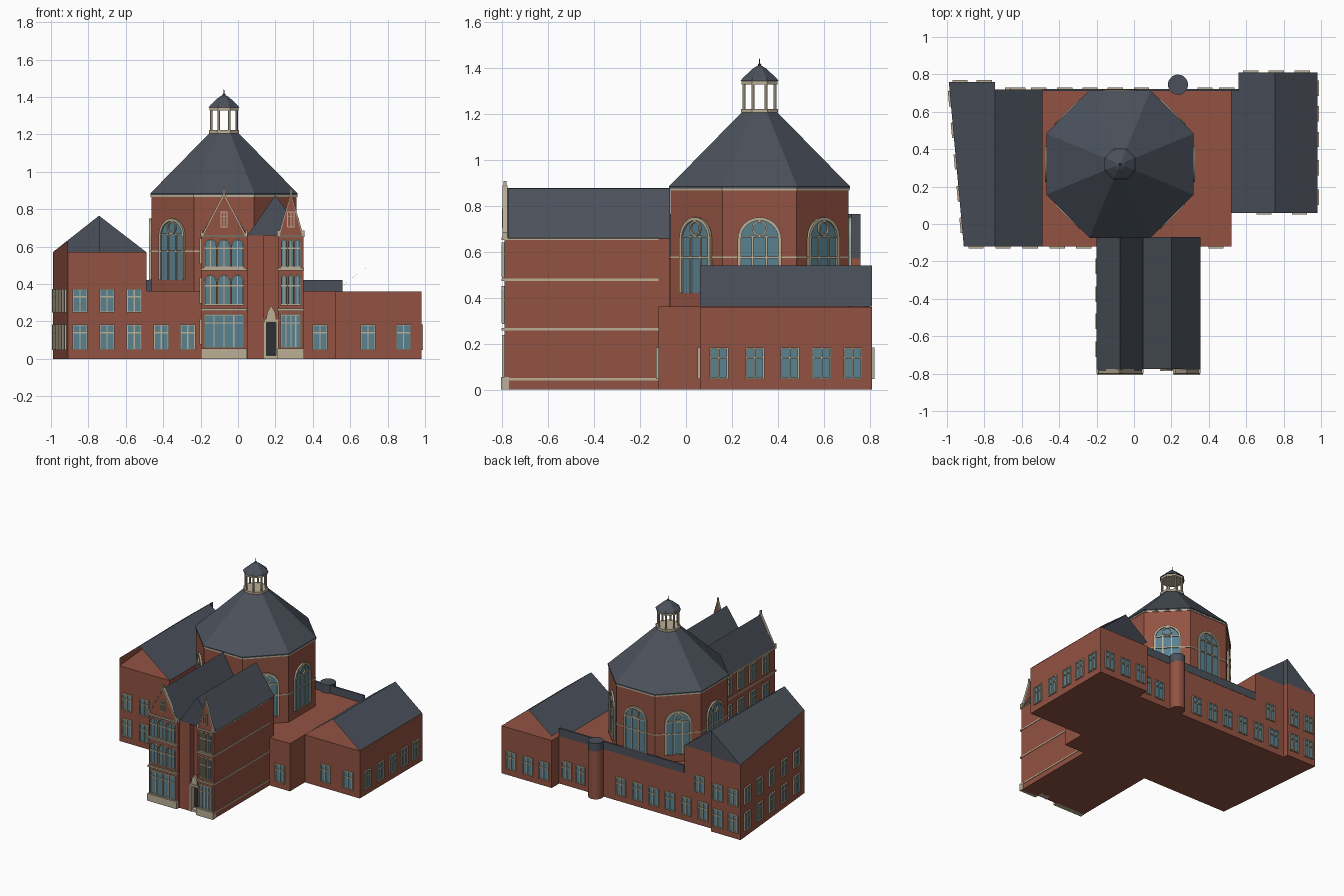
import bpy, bmesh, math
from mathutils import Vector

if "Cube" in bpy.data.objects:
    bpy.data.objects.remove(bpy.data.objects["Cube"])

COL = {"brick": (0.29, 0.085, 0.055, 1), "slate": (0.07, 0.082, 0.105, 1),
       "stone": (0.50, 0.43, 0.30, 1), "glass": (0.10, 0.22, 0.28, 1),
       "dark": (0.025, 0.03, 0.035, 1)}
MATS = {}
for k, c in COL.items():
    MATS[k] = bpy.data.materials.new(k)
    MATS[k].diffuse_color = c
parts = {}


def part(name, mat):
    return parts.setdefault(name, (bmesh.new(), mat))[0]


def loft(name, mat, rings):
    """Closed solid through a list of equal-length point rings."""
    bm = part(name, mat)
    vs = [[bm.verts.new(p) for p in r] for r in rings]
    n = len(vs[0])
    fs = [bm.faces.new(vs[0][::-1]), bm.faces.new(vs[-1])]
    for a, b in zip(vs, vs[1:]):
        fs += [bm.faces.new((a[i], a[(i + 1) % n], b[(i + 1) % n], b[i])) for i in range(n)]
    bmesh.ops.recalc_face_normals(bm, faces=fs)


def slab(name, mat, pts, z0, z1):
    loft(name, mat, [[(x, y, z) for x, y in pts] for z in (z0, z1)])


def rect(x0, x1, y0, y1):
    return [(x0, y0), (x1, y0), (x1, y1), (x0, y1)]


def lathe(name, mat, cx, cy, n, profile, rot=0.0):
    loft(name, mat, [[(cx + r * math.cos(rot + math.tau * i / n),
                       cy + r * math.sin(rot + math.tau * i / n), z) for i in range(n)]
                     for r, z in profile])


def sheet(name, mat, *faces):
    bm = part(name, mat)
    for f in faces:
        bm.faces.new([bm.verts.new(p) for p in f])


class Wall:
    """A wall frame: u runs along the wall, n points outward."""
    def __init__(self, ox, oy, ux, uy):
        self.o, self.u = Vector((ox, oy, 0)), Vector((ux, uy, 0)).normalized()
        self.n = Vector((self.u.y, -self.u.x, 0))

    def prism(self, name, mat, pts, d0, d1):
        loft(name, mat, [[self.o + self.u * u + self.n * d + Vector((0, 0, z)) for u, z in pts]
                         for d in (d0, d1)])

    def bar(self, name, mat, u0, u1, z0, z1, d0=-0.005, d1=0.01):
        self.prism(name, mat, rect(u0, u1, z0, z1), d0, d1)

    def strip(self, name, mat, outer, inner, d1, closed):
        n = len(outer)
        for i in range(n if closed else n - 1):
            j = (i + 1) % n
            self.prism(name, mat, [outer[i], outer[j], inner[j], inner[i]], -0.005, d1)

    def window(self, name, u, z0, z1, w=0.075, lights=2, t=0.007, transom=0.68):
        f = name + "_frames"
        a, b = u - w / 2, u + w / 2
        self.bar(name + "_glass", "glass", a, b, z0, z1, -0.005, 0.003)
        for i in range(lights + 1):
            c = a + w * i / lights
            self.bar(f, "stone", c - t / 2, c + t / 2, z0, z1)
        for z in (z0, z0 + (z1 - z0) * transom, z1):
            self.bar(f, "stone", a - t / 2, b + t / 2, z - t / 2, z + t / 2)

    def arch(self, name, u, z0, z1, w, t=0.008, seg=10):
        def outline(h):
            zs = z1 - w / 2
            return ([(u - h, z0)] + [(u - h * math.cos(math.pi * i / seg), zs + h * math.sin(math.pi * i / seg))
                                     for i in range(seg + 1)] + [(u + h, z0)])
        o = outline(w / 2)
        self.prism(name + "_glass", "glass", o, -0.005, 0.003)
        self.strip(name + "_frames", "stone", o, outline(w / 2 - t), 0.012, True if t > 0.01 else False)

    def ring(self, name, u, z, r, t=0.008, n=12):
        c = [(math.cos(math.tau * i / n), math.sin(math.tau * i / n)) for i in range(n)]
        self.strip(name, "stone", [(u + r * x, z + r * y) for x, y in c],
                   [(u + (r - t) * x, z + (r - t) * y) for x, y in c], 0.012, True)


# Low main block, left wing, right wing
slab("main_block", "brick", rect(-0.6, 0.52, -0.12, 0.72), 0, 0.362)
slab("left_wing", "brick", [(-0.91, -0.12), (-0.49, -0.12), (-0.49, 0.72), (-0.743, 0.72),
                            (-0.743, 0.76), (-0.99, 0.76)], 0, 0.57)
slab("right_wing", "brick", [(0.515, 0.06), (0.98, 0.06), (0.98, 0.81), (0.56, 0.81),
                             (0.56, 0.72), (0.515, 0.72)], 0, 0.36)
sheet("left_wing_wall_top", "brick", [(-0.99, 0.76, 0.57), (-0.91, -0.12, 0.57), (-0.91, -0.12, 0.63)])

# Wing roofs: open gables over the brick blocks
R = 0.765
sheet("left_wing_roof", "slate",
      [(-0.99, 0.76, 0.57), (-0.91, -0.12, 0.63), (-0.743, -0.12, R), (-0.743, 0.76, R)],
      [(-0.743, -0.12, R), (-0.49, -0.12, 0.57), (-0.49, 0.72, 0.57), (-0.743, 0.72, R)],
      [(-0.99, 0.76, 0.57), (-0.743, 0.76, R), (-0.743, 0.76, 0.57)],
      [(-0.743, 0.72, R), (-0.49, 0.72, 0.57), (-0.743, 0.72, 0.57)],
      [(-0.743, 0.72, R), (-0.743, 0.76, R), (-0.743, 0.76, 0.57), (-0.743, 0.72, 0.57)])
sheet("right_wing_roof", "slate",
      [(0.754, 0.06, 0.54), (0.98, 0.06, 0.362), (0.98, 0.81, 0.362), (0.754, 0.81, 0.54)],
      [(0.52, 0.06, 0.362), (0.754, 0.06, 0.54), (0.754, 0.81, 0.54), (0.56, 0.81, 0.392),
       (0.56, 0.72, 0.392), (0.52, 0.72, 0.362)])
slab("rear_parapet", "slate", rect(-0.49, 0.56, 0.71, 0.722), 0.36, 0.42)

# Rear stair turret
lathe("turret", "brick", 0.235, 0.745, 20, [(0.053, 0), (0.053, 0.365)])
lathe("turret_cap", "slate", 0.235, 0.745, 20, [(0.054, 0.365), (0.054, 0.425)])

# Rows of paired windows on the low blocks
front, rear = Wall(0, -0.12, 1, 0), Wall(0, 0.72, -1, 0)
LOW, UP = (0.05, 0.18), (0.25, 0.37)
for x in (-0.845, -0.70, -0.555, -0.41, -0.268, 0.438):
    front.window("front_window", x, *LOW)
for x in (-0.845, -0.70, -0.555):
    front.window("front_window", x, *UP)
for x in (0.695, 0.885):
    Wall(0, 0.06, 1, 0).window("right_wing_window", x, *LOW)
for y in (0.143, 0.30, 0.452, 0.59, 0.726):
    Wall(0.98, 0, 0, 1).window("right_wing_window", y, *LOW)
for x in (0.625, 0.76, 0.90):
    Wall(0, 0.81, -1, 0).window("right_wing_window", -x, *LOW)
for x in (-0.65, -0.51, -0.37, -0.235, -0.10, 0.04, 0.38, 0.495):
    rear.window("rear_window", -x, *LOW)
rear.window("rear_window", 0.62, *UP)
west = Wall(-0.99, 0.76, 0.08, -0.88)
for zs in (LOW, UP):
    for x in (-0.93, -0.80):
        Wall(0, 0.76, -1, 0).window("left_wing_window", -x, *zs)
    for u in (0.09, 0.26, 0.43, 0.60, 0.77):
        west.window("left_wing_window", u, *zs)

# Octagonal hall with stone bands and pyramid roof
CX, CY, AP = -0.075, 0.32, 0.388
K, ROT = 1 / math.cos(math.pi / 8), math.pi / 8
lathe("hall", "brick", CX, CY, 8, [(AP * K, 0.35), (AP * K, 0.875)], ROT)
for z0, z1 in ((0.572, 0.58), (0.866, 0.878)):
    lathe("hall_bands", "stone", CX, CY, 8, [((AP + 0.004) * K, z0), ((AP + 0.004) * K, z1)], ROT)
lathe("hall_roof", "slate", CX, CY, 8, [(0.394 * K, 0.876), (0.394 * K, 0.884), (0.074 * K, 1.21)], ROT)

# Arched hall windows on every face but the one behind the front wing
for i in range(8):
    if i == 6:
        continue
    a = math.tau * i / 8
    w = Wall(CX + AP * math.cos(a), CY + AP * math.sin(a), -math.sin(a), math.cos(a))
    w.arch("hall_window", 0, 0.42, 0.75, 0.19, 0.014, 14)
    w.ring("hall_window_frames", 0, 0.702, 0.034)
    for u in (-0.03, 0.03):
        w.bar("hall_window_frames", "stone", u - 0.004, u + 0.004, 0.42, 0.67)
    for z in (0.575, 0.665):
        w.bar("hall_window_frames", "stone", -0.09, 0.09, z - 0.004, z + 0.004)

# Lantern with columns, cap and finial
lathe("lantern_base", "stone", CX, CY, 8, [(0.088, 1.205), (0.088, 1.222)], ROT)
for i in range(8):
    a = ROT + math.tau * i / 8
    lathe("lantern_columns", "stone", CX + 0.073 * math.cos(a), CY + 0.073 * math.sin(a), 6,
          [(0.007, 1.22), (0.007, 1.335)])
lathe("lantern_ring", "stone", CX, CY, 8, [(0.084, 1.328), (0.084, 1.343)], ROT)
lathe("lantern_cap", "slate", CX, CY, 8, [(0.09, 1.343), (0.078, 1.357), (0.03, 1.398), (0.008, 1.41)], ROT)
lathe("finial", "slate", CX, CY, 6, [(0.006, 1.40), (0.009, 1.414), (0.003, 1.42), (0.001, 1.443)])

# Front wing with recessed doorway
slab("front_wing", "brick", [(-0.195, -0.07), (-0.195, -0.79), (0.05, -0.79), (0.05, -0.775),
                             (0.14, -0.775), (0.14, -0.73), (0.215, -0.73), (0.215, -0.79),
                             (0.35, -0.79), (0.35, -0.07)], 0, 0.66)
fw = Wall(0, 0, 1, 0)
fw.prism("front_wing_roof", "slate", [(-0.2, 0.658), (0.05, 0.658), (-0.075, 0.878)], 0.07, 0.785)
fw.prism("front_wing_roof", "slate", [(0.05, 0.658), (0.355, 0.658), (0.2, 0.875)], 0.07, 0.775)
sides = [(Wall(0.35, 0, 0, 1), -0.79, -0.12), (Wall(-0.195, 0, 0, -1), 0.12, 0.79)]
for wall, a, b in sides:
    for z in (0.045, 0.262, 0.478, 0.656):
        wall.bar("front_wing_bands", "stone", a, b, z - 0.005, z + 0.005, -0.005, 0.004)
for y in (-0.225, -0.375, -0.52, -0.67):
    for z in (0.08, 0.30, 0.51):
        sides[1][0].window("front_wing_side_window", -y, z, z + 0.13)

# Two gabled bays: plinth, window bands, stepped storeys, crowned gable
bay = Wall(0, -0.79, 1, 0)
for x0, x1, n in ((-0.195, 0.045, 3), (0.215, 0.35, 3)):
    c, w = (x0 + x1) / 2, x1 - x0
    bay.bar("bay_plinth", "stone", x0 - 0.003, x1 + 0.003, 0, 0.055, -0.02, 0.016)
    for z in (0.262, 0.478, 0.656):
        bay.bar("bay_bands", "stone", x0 - 0.004, x1 + 0.004, z - 0.006, z + 0.006, -0.005, 0.013)
    bay.window("bay_ground_window", c, 0.06, 0.235, w - 0.03, n + 1, 0.006, 0.75)
    lw = (w - 0.025) / n
    for z0, z1 in ((0.29, 0.45), (0.49, 0.64)):
        for i in range(n):
            u = c + lw * (i - (n - 1) / 2)
            bay.arch("bay_upper_window", u, z0, z1, lw - 0.004, 0.006, 8)
            bay.bar("bay_upper_window_frames", "stone", u - 0.002, u + 0.002, z0, z1 - 0.01)
        for z in (z0, z0 + 0.10):
            bay.bar("bay_upper_window_frames", "stone", c - w / 2 + 0.012, c + w / 2 - 0.012,
                    z - 0.004, z + 0.004)
    bay.prism("bay_gable", "brick", [(x0, 0.655), (x1, 0.655), (c, 0.885)], -0.012, 0.004)
    for s in (x0, x1):
        k = 0.008 if s == x0 else -0.008
        bay.prism("gable_coping", "stone", [(s, 0.66), (s + k, 0.66), (c, 0.873), (c, 0.889)], -0.014, 0.008)
        bay.bar("gable_coping", "stone", s - 0.006, s + 0.006, 0.65, 0.685, -0.014, 0.008)
    bay.bar("gable_finials", "stone", c - 0.005, c + 0.005, 0.875, 0.908, -0.008, 0.004)
    bay.window("gable_window", c, 0.705, 0.785, 0.034, 2, 0.005)

# Doorway with steps and carved head
door = Wall(0, -0.73, 1, 0)
door.bar("door", "dark", 0.15, 0.205, 0.0, 0.2, -0.005, 0.006)
door.bar("door_steps", "stone", 0.14, 0.215, 0, 0.018, -0.005, 0.045)
for u in (0.146, 0.209):
    door.bar("door_surround", "stone", u - 0.006, u + 0.006, 0, 0.2, -0.005, 0.05)
door.bar("door_surround", "stone", 0.14, 0.215, 0.195, 0.212, -0.005, 0.055)
door.prism("door_surround", "stone", [(0.15, 0.21), (0.205, 0.21), (0.198, 0.25), (0.178, 0.285),
                                      (0.157, 0.25)], 0.03, 0.05)

# Turn the collected meshes into objects
for name, (bm, mat) in parts.items():
    me = bpy.data.meshes.new(name)
    bm.to_mesh(me)
    bm.free()
    me.materials.append(MATS[mat])
    bpy.context.collection.objects.link(bpy.data.objects.new(name, me))

for m in bpy.data.materials:
    if m.users and not m.is_grease_pencil:
        m.use_nodes = True
        m.node_tree.nodes["Principled BSDF"].inputs["Base Color"].default_value = m.diffuse_color
